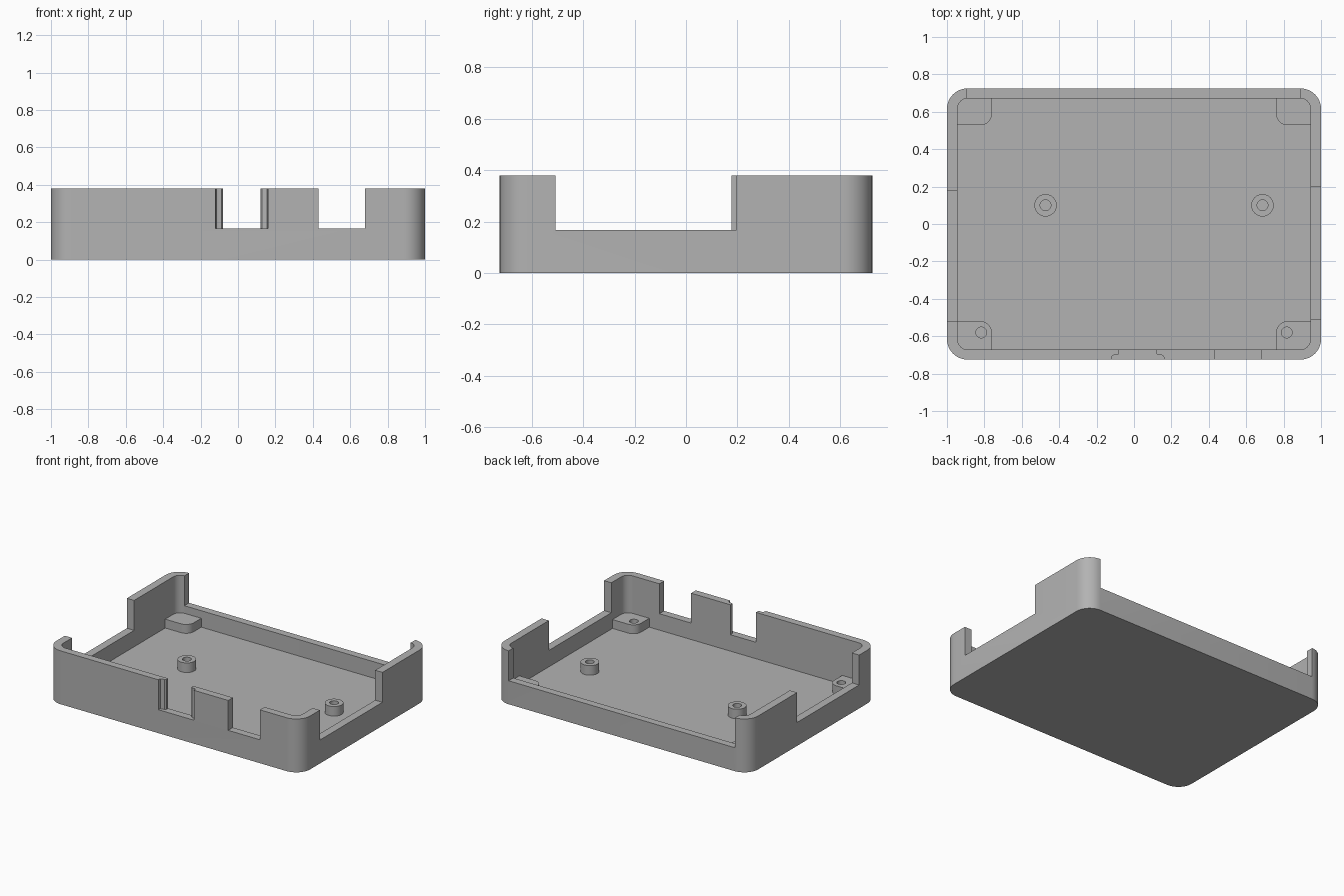
import bpy, bmesh
from math import sin, cos, pi

if "Cube" in bpy.data.objects:
    bpy.data.objects.remove(bpy.data.objects["Cube"])

W, D, H = 1.0, 0.725, 0.38      # half width, half depth, wall height
IX, IY = 0.943, 0.672           # inner half sizes
FLOOR, SILL, POST = 0.05, 0.167, 0.113

grey = bpy.data.materials.new("plain grey plastic")
grey.use_nodes = True
colour = (0.45, 0.45, 0.45, 1)
grey.diffuse_color = colour
grey.node_tree.nodes["Principled BSDF"].inputs["Base Color"].default_value = colour


def rounded(x0, x1, y0, y1, radii, steps=10):
    """Rounded rectangle outline; radii run anticlockwise from the low corner."""
    corners = [(x0, y0, 1, 1), (x1, y0, -1, 1), (x1, y1, -1, -1), (x0, y1, 1, -1)]
    pts = []
    for i, (x, y, sx, sy) in enumerate(corners):
        r = radii[i]
        if r == 0:
            pts.append((x, y))
            continue
        for k in range(steps + 1):
            a = pi + i * pi / 2 + k / steps * pi / 2
            pts.append((x + sx * r + r * cos(a), y + sy * r + r * sin(a)))
    return pts


def circle(x, y, r, n=32):
    return [(x + r * cos(2 * pi * k / n), y + r * sin(2 * pi * k / n)) for k in range(n)]


def prism(name, outline, z0, z1):
    bm = bmesh.new()
    face = bm.faces.new([bm.verts.new((x, y, z0)) for x, y in outline])
    ext = bmesh.ops.extrude_face_region(bm, geom=[face])
    top = [v for v in ext["geom"] if isinstance(v, bmesh.types.BMVert)]
    bmesh.ops.translate(bm, verts=top, vec=(0, 0, z1 - z0))
    bmesh.ops.recalc_face_normals(bm, faces=bm.faces)
    mesh = bpy.data.meshes.new(name)
    bm.to_mesh(mesh)
    bm.free()
    mesh.materials.append(grey)
    ob = bpy.data.objects.new(name, mesh)
    bpy.context.collection.objects.link(ob)
    return ob


def activate(ob):
    bpy.ops.object.select_all(action="DESELECT")
    ob.select_set(True)
    bpy.context.view_layer.objects.active = ob


def cut(ob, outline, z0, z1):
    cutter = prism("cutter", outline, z0, z1)
    cutter.hide_render = True
    mod = ob.modifiers.new("cut", "BOOLEAN")
    mod.operation, mod.solver, mod.object = "DIFFERENCE", "EXACT", cutter
    activate(ob)
    bpy.ops.object.modifier_apply(modifier=mod.name)
    bpy.data.objects.remove(cutter)


def box(x0, x1, y0, y1):
    return [(x0, y0), (x1, y0), (x1, y1), (x0, y1)]


# Tray with hollow interior
tray = prism("tray", rounded(-W, W, -D, D, [0.11] * 4), 0, H)
cut(tray, rounded(-IX, IX, -IY, IY, [0.055] * 4), FLOOR, 1)

# Wall openings: two sides, back, and the plain front notch
for outline in (box(0.9, 1.1, -0.507, 0.197), box(-1.1, -0.9, -0.52, 0.178),
                box(-0.893, 0.89, 0.62, 0.8), box(0.43, 0.68, -0.8, -0.62)):
    cut(tray, outline, SILL, 1)

# Front notch with a wider, softened outer step
half = [(0.1, -0.62), (0.1, -0.692), (0.107, -0.7), (0.127, -0.7),
        (0.136, -0.704), (0.14, -0.713), (0.14, -0.8)]
notch = [(0.02 + x, y) for x, y in half] + [(0.02 - x, y) for x, y in reversed(half)]
cut(tray, notch, SILL, 1)
parts = [tray]

# Corner posts, drilled at the front only
for side, sx in (("left", 1), ("right", -1)):
    x0, x1 = sorted((sx * 0.97, sx * 0.76))
    for end, y0, y1 in (("front", -0.70, -0.52), ("back", 0.528, 0.70)):
        low_diagonal = (sx < 0) == (end == "front")
        radii = [0.06, 0, 0.06, 0] if low_diagonal else [0, 0.06, 0, 0.06]
        post = prism(f"{end}_{side}_post", rounded(x0, x1, y0, y1, radii), FLOOR - 0.02, POST)
        if end == "front":
            cut(post, circle(sx * 0.817, -0.58, 0.029), 0, 1)
        parts.append(post)

# Hollow standoffs on the floor
for side, x in (("left", 0.687), ("right", -0.473)):
    standoff = prism(f"{side}_standoff", circle(x, 0.1, 0.06), FLOOR - 0.02, POST + 0.005)
    cut(standoff, circle(x, 0.1, 0.029), 0, 1)
    parts.append(standoff)

for ob in parts:
    activate(ob)
    bpy.ops.object.shade_smooth_by_angle()
